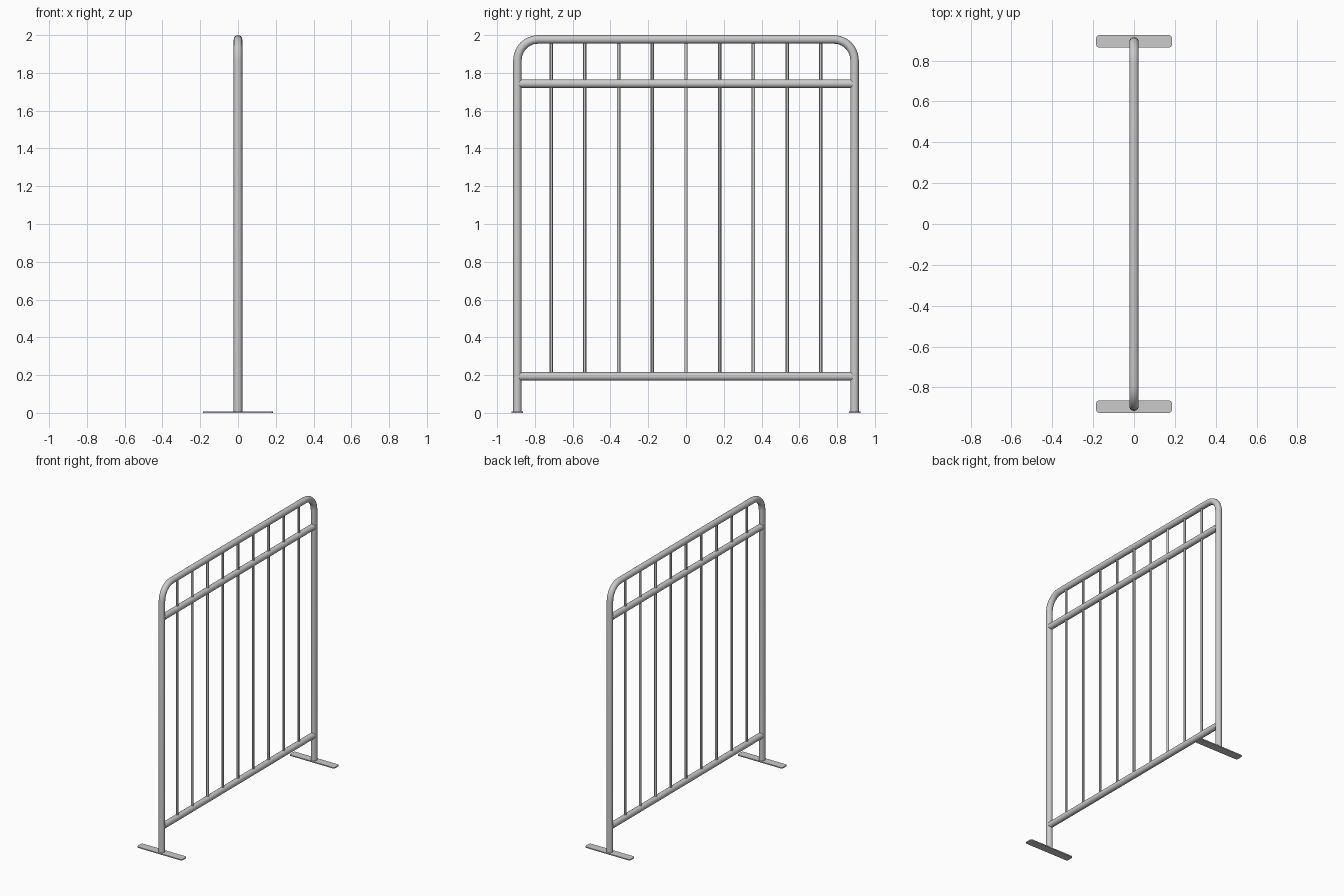
import bpy, bmesh
from math import pi, sin, cos

if "Cube" in bpy.data.objects:
    bpy.data.objects.remove(bpy.data.objects["Cube"])

R = 0.0225          # frame tube radius
POST_Y = 0.8925     # post centreline
TOP_Z = 2 - R       # top rail centreline
BEND = 0.11         # corner bend radius


def rod(name, y, z, radius, length, sides, along_y=False):
    bpy.ops.mesh.primitive_cylinder_add(
        vertices=sides, radius=radius, depth=length, location=(0, y, z),
        rotation=(pi / 2 if along_y else 0, 0, 0))
    ob = bpy.context.object
    ob.name = name
    bpy.ops.object.shade_smooth_by_angle()
    return ob


# Bent outer tube: post, rounded corner, top bar, corner, post
half = [(POST_Y, 0.004)]
for i in range(7):
    a = pi / 2 * i / 6
    half.append((POST_Y - BEND + BEND * cos(a), TOP_Z - BEND + BEND * sin(a)))
path = half + [(-y, z) for y, z in reversed(half)]
curve = bpy.data.curves.new("outer_frame", 'CURVE')
curve.dimensions = '3D'
curve.bevel_depth = R
curve.bevel_resolution = 6
curve.use_fill_caps = True
spline = curve.splines.new('POLY')
spline.points.add(len(path) - 1)
for p, (y, z) in zip(spline.points, path):
    p.co = (0, y, z, 1)
spline.use_smooth = True
frame = bpy.data.objects.new("outer_frame", curve)
bpy.context.collection.objects.link(frame)

# Horizontal rails
rod("upper_rail", 0, 1.743, R, 1.765, 16, True)
rod("lower_rail", 0, 0.193, R, 1.765, 16, True)

# Vertical bars
for i in range(9):
    rod(f"bar_{i + 1}", (i - 4) * 0.1785, (0.193 + TOP_Z) / 2, 0.009,
        TOP_Z - 0.193, 12)

# Flat foot plates with rounded corners
for side, name in ((-1, "foot_left"), (1, "foot_right")):
    bm = bmesh.new()
    bmesh.ops.create_cube(bm, size=1)
    for v in bm.verts:
        v.co = (v.co.x * 0.37, v.co.y * 0.06, v.co.z * 0.008)
    corners = [e for e in bm.edges
               if abs(e.verts[0].co.z - e.verts[1].co.z) > 0.004]
    bmesh.ops.bevel(bm, geom=corners, offset=0.013, segments=4,
                    profile=0.5, affect='EDGES')
    mesh = bpy.data.meshes.new(name)
    bm.to_mesh(mesh)
    bm.free()
    foot = bpy.data.objects.new(name, mesh)
    foot.location = (0, side * 0.894, 0.004)
    bpy.context.collection.objects.link(foot)
